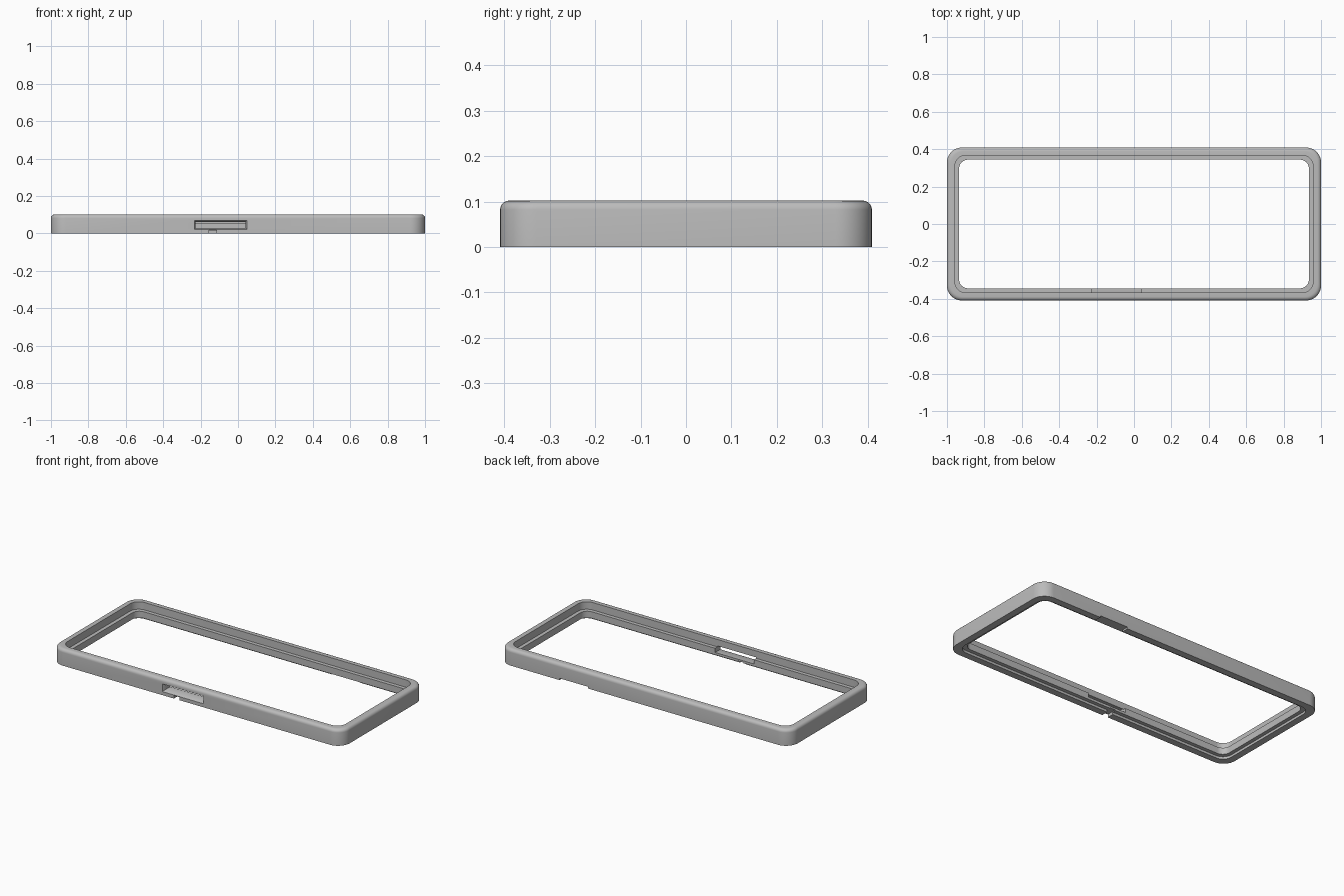
import bpy
import bmesh
from math import cos, sin, pi

HALF_X, HALF_Y = 1.0, 0.409
CORNER_STEPS = 10

cube = bpy.data.objects.get("Cube")
if cube:
    bpy.data.objects.remove(cube, do_unlink=True)

grey = bpy.data.materials.new("plain grey")
grey.use_nodes = True
colour = (0.5, 0.5, 0.5, 1)
grey.diffuse_color = colour
grey.node_tree.nodes["Principled BSDF"].inputs["Base Color"].default_value = colour


def make_object(name, bm):
    bmesh.ops.recalc_face_normals(bm, faces=bm.faces)
    mesh = bpy.data.meshes.new(name)
    bm.to_mesh(mesh)
    bm.free()
    mesh.materials.append(grey)
    obj = bpy.data.objects.new(name, mesh)
    bpy.context.collection.objects.link(obj)
    return obj


def rounded_loop(bm, inset, z):
    """Rounded rectangle of vertices, pulled in from the outer wall."""
    radius = 0.08 - 0.5 * inset
    cx, cy = HALF_X - inset - radius, HALF_Y - inset - radius
    loop = []
    for quarter, (sx, sy) in enumerate(((1, 1), (-1, 1), (-1, -1), (1, -1))):
        for i in range(CORNER_STEPS + 1):
            a = (quarter + i / CORNER_STEPS) * pi / 2
            loop.append(bm.verts.new((sx * cx + radius * cos(a),
                                      sy * cy + radius * sin(a), z)))
    return loop


def frustum(name, x, z, y, grow=0.0):
    """Box cutter whose front (-y) end is widened by grow."""
    bm = bmesh.new()
    ends = []
    for depth, g in ((y[0], grow), (y[1], 0)):
        ends.append([bm.verts.new((px, depth, pz)) for px, pz in (
            (x[0] - g, z[0] - g), (x[1] + g, z[0] - g),
            (x[1] + g, z[1] + g), (x[0] - g, z[1] + g))])
    for i in range(4):
        j = (i + 1) % 4
        bm.faces.new((ends[0][i], ends[0][j], ends[1][j], ends[1][i]))
    bm.faces.new(ends[0])
    bm.faces.new(ends[1])
    cutter = make_object(name, bm)
    cutter.hide_render = True
    return cutter


# Wall cross-section (inset, height): rounded top edge, inner ledge, base step
fillet = 0.02
section = [(0.0, 0.0)]
for k in range(6):
    a = k / 5 * pi / 2
    section.append((fillet * (1 - cos(a)), 0.102 - fillet * (1 - sin(a))))
section += [(0.042, 0.102), (0.042, 0.056), (0.065, 0.056),
            (0.065, 0.015), (0.042, 0.015), (0.042, 0.0)]

bm = bmesh.new()
loops = [rounded_loop(bm, *point) for point in section]
for a, b in zip(loops, loops[1:] + loops[:1]):
    for i in range(len(a)):
        j = (i + 1) % len(a)
        bm.faces.new((a[i], a[j], b[j], b[i]))
frame = make_object("frame", bm)

# Port slot with flared mouth, small notch below it, shallow notch at the back
slot_x, slot_z = (-0.226, 0.04), (0.03, 0.062)
cutters = [
    frustum("slot_cutter", slot_x, slot_z, (-0.5, -0.3)),
    frustum("slot_mouth_cutter", slot_x, slot_z, (-0.411, -0.395), 0.009),
    frustum("front_notch_cutter", (-0.155, -0.115), (-0.02, 0.019), (-0.5, -0.3)),
    frustum("back_notch_cutter", (0.39, 0.585), (-0.02, 0.011), (0.355, 0.5)),
]
for cutter in cutters:
    cut = frame.modifiers.new(cutter.name, "BOOLEAN")
    cut.operation = "DIFFERENCE"
    cut.solver = "EXACT"
    cut.object = cutter

bpy.ops.object.select_all(action="DESELECT")
frame.select_set(True)
bpy.context.view_layer.objects.active = frame
for cutter in cutters:
    bpy.ops.object.modifier_apply(modifier=cutter.name)
    bpy.data.objects.remove(cutter, do_unlink=True)
bpy.ops.object.shade_smooth_by_angle(angle=0.6)
